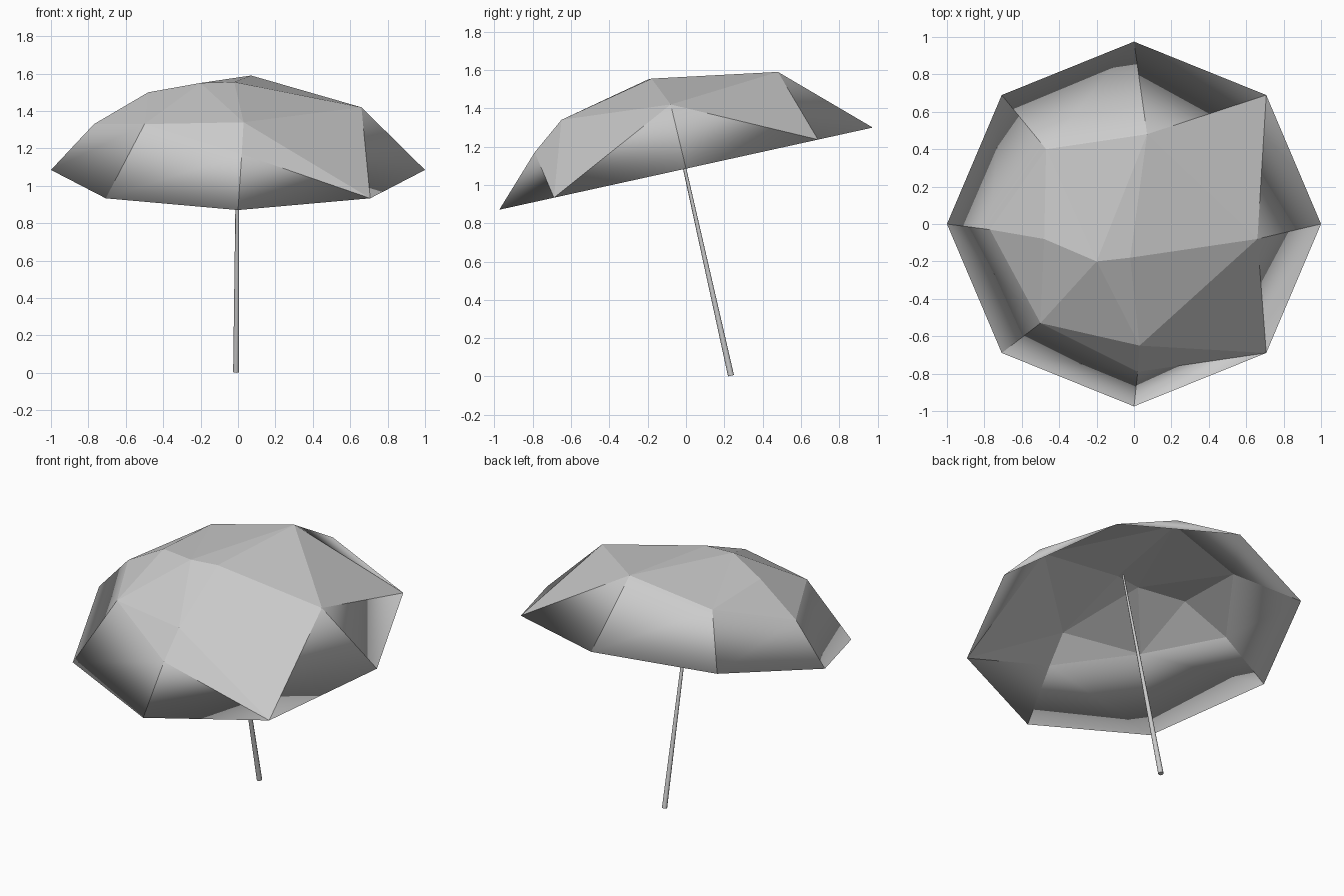
import bpy, bmesh, math
from mathutils import Vector

cube = bpy.data.objects.get("Cube")
if cube:
    bpy.data.objects.remove(cube, do_unlink=True)


def make_material(name, colour):
    mat = bpy.data.materials.new(name)
    mat.use_nodes = True
    mat.diffuse_color = colour
    mat.node_tree.nodes["Principled BSDF"].inputs["Base Color"].default_value = colour
    return mat


grey = make_material("light grey", (0.6, 0.6, 0.6, 1))


def finish(bm, name):
    mesh = bpy.data.meshes.new(name)
    bmesh.ops.recalc_face_normals(bm, faces=bm.faces[:])
    bm.to_mesh(mesh)
    bm.free()
    mesh.materials.append(grey)
    obj = bpy.data.objects.new(name, mesh)
    bpy.context.collection.objects.link(obj)
    return obj


# Canopy: tilted eight-sided rim, faceted crown and a thin inner lining
def build_canopy():
    rim = {}
    for i in range(8):
        a = i * math.pi / 4
        x, y = math.cos(a), 0.975 * math.sin(a)
        rim[str(i)] = Vector((x, y, 1.085 + 0.22 * y))
    crown = {
        "A": (0.07, 0.48, 1.59),     # back peak
        "B": (0.66, -0.08, 1.42),    # left shoulder
        "C": (-0.2, -0.2, 1.55),
        "D": (0.03, -0.65, 1.34),    # front shoulder
        "E": (-0.47, 0.4, 1.48),
        "G": (-0.02, -0.18, 1.555),  # hub
        "H": (-0.48, -0.08, 1.5),
        "K": (-0.77, -0.03, 1.33),   # right shoulder
        "L": (-0.5, -0.53, 1.33),
        "N": (0.02, -0.79, 1.17),    # front fold
    }
    panels = ("01B 1AB 12A 23EA 34KE 45LK 56NL 67N N7D 7BD 70B "
              "LND CLD HLC HKL HEK CEH CAE GAC GBA GDB GCD").split()
    centre = Vector((0, 0, 1.08))

    bm = bmesh.new()
    rim_verts = {k: bm.verts.new(p) for k, p in rim.items()}
    for scale in (1.0, 0.95):
        verts = dict(rim_verts)
        for k, p in crown.items():
            verts[k] = bm.verts.new(centre.lerp(Vector(p), scale))
        for panel in panels:
            bm.faces.new([verts[k] for k in panel]).smooth = True

    # Ribs stay crisp, while the rim blends softly into the lining
    on_rim = set(rim_verts.values())
    for edge in bm.edges:
        edge.smooth = all(v in on_rim for v in edge.verts)
    return finish(bm, "canopy")


# Pole: slim tapered shaft leaning with the canopy
def build_pole():
    foot, top = Vector((-0.01, 0.235, 0.004)), Vector((0, -0.1, 1.5))
    axis = top - foot
    turn = axis.to_track_quat("Z", "Y")
    bm = bmesh.new()
    bmesh.ops.create_cone(bm, cap_ends=True, segments=8, radius1=0.016,
                          radius2=0.006, depth=axis.length)
    for v in bm.verts:
        v.co = turn @ v.co + (foot + top) / 2
    for face in bm.faces:
        face.smooth = len(face.verts) == 4
    for edge in bm.edges:
        edge.smooth = all(len(f.verts) == 4 for f in edge.link_faces)
    return finish(bm, "pole")


build_canopy()
build_pole()
